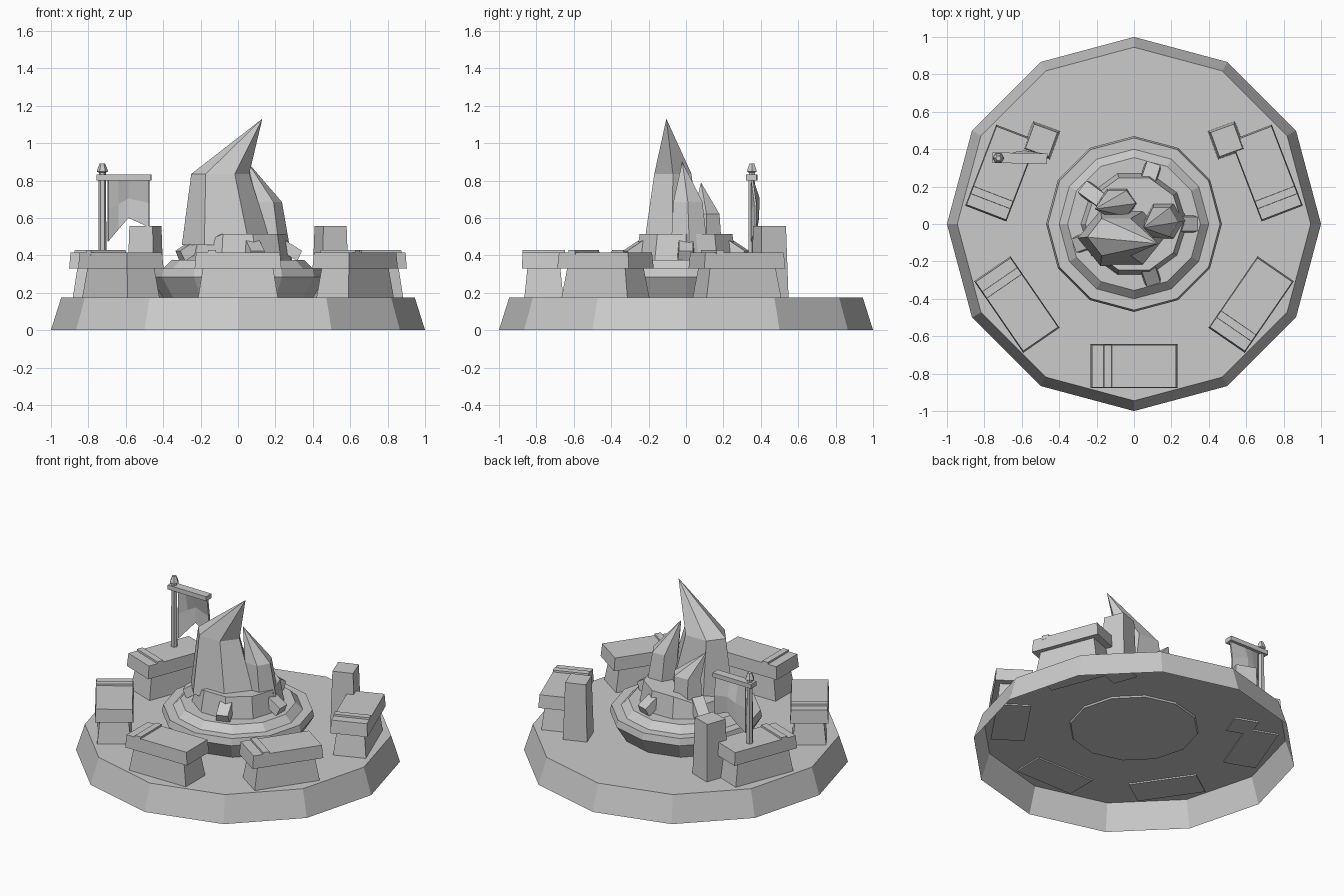
import bpy, bmesh
from math import cos, sin, pi, radians
from mathutils import Matrix

cube = bpy.data.objects.get("Cube")
if cube:
    bpy.data.objects.remove(cube, do_unlink=True)

stone = bpy.data.materials.new("grey_stone")
stone.use_nodes = True
GREY = (0.6, 0.6, 0.6, 1)
stone.diffuse_color = GREY
stone.node_tree.nodes["Principled BSDF"].inputs["Base Color"].default_value = GREY


def finish(name, bm, matrix=None):
    bmesh.ops.recalc_face_normals(bm, faces=bm.faces)
    mesh = bpy.data.meshes.new(name)
    bm.to_mesh(mesh)
    bm.free()
    mesh.materials.append(stone)
    obj = bpy.data.objects.new(name, mesh)
    bpy.context.collection.objects.link(obj)
    if matrix:
        obj.matrix_world = matrix
    return obj


def loft(name, rings, sides, tip=None, bottom=True):
    """Skin rings given as (x, y, z, radius_x, radius_y), with an optional pointed tip."""
    bm = bmesh.new()
    loops = [[bm.verts.new((x + rx * cos(2 * pi * i / sides),
                            y + ry * sin(2 * pi * i / sides), z)) for i in range(sides)]
             for x, y, z, rx, ry in rings]
    for low, high in zip(loops, loops[1:]):
        for i in range(sides):
            j = (i + 1) % sides
            bm.faces.new((low[i], low[j], high[j], high[i]))
    if bottom:
        bm.faces.new(loops[0])
    if tip:
        point = bm.verts.new(tip)
        for i in range(sides):
            bm.faces.new((loops[-1][i], loops[-1][(i + 1) % sides], point))
    else:
        bm.faces.new(loops[-1])
    return finish(name, bm)


def lathe(name, profile, sides, at=(0, 0), bottom=True):
    return loft(name, [(*at, z, r, r) for r, z in profile], sides, bottom=bottom)


def block(name, bottom, top, z0, z1, matrix, x=0):
    """Box tapering from half sizes bottom to half sizes top."""
    bm = bmesh.new()
    bmesh.ops.create_cube(bm, size=2)
    for v in bm.verts:
        half, z = (top, z1) if v.co.z > 0 else (bottom, z0)
        v.co = (x + v.co.x * half[0], v.co.y * half[1], z)
    return finish(name, bm, matrix)


def place(x, y, degrees):
    return Matrix.Translation((x, y, 0)) @ Matrix.Rotation(radians(degrees), 4, 'Z')


# Ground disc, hollow underneath, and undercut stepped plinth
lathe("ground_disc", [(1, 0), (0.945, 0.175)], 12, bottom=False)
lathe("plinth", [(0.395, 0.165), (0.47, 0.285), (0.46, 0.33), (0.4, 0.33),
                 (0.355, 0.375)], 12)

# Uneven rock collar, lower on one side
collar = lathe("rock_collar", [(0.285, 0.37), (0.26, 0.515)], 10)
for v in collar.data.vertices:
    if v.co.z > 0.5 and v.co.x < -0.1:
        v.co.z = 0.455

# Leaning crystals
loft("main_crystal", [(-0.06, -0.075, 0.455, 0.24, 0.172),
                      (-0.095, -0.07, 0.835, 0.155, 0.115)], 6, tip=(0.13, -0.105, 1.13))
loft("side_crystal", [(0.17, 0.02, 0.37, 0.12, 0.12),
                      (0.145, 0.01, 0.685, 0.09, 0.09)], 6, tip=(0.05, -0.02, 0.9))
loft("back_crystal", [(-0.09, 0.11, 0.37, 0.11, 0.1),
                      (-0.09, 0.11, 0.62, 0.1, 0.08)], 6, tip=(-0.21, 0.08, 0.79))

# Stones wedged into the collar, tipped outward
for angle in (0, 72, 144, -72, -160):
    turn = Matrix.Rotation(radians(angle), 4, 'Z')
    tilt = Matrix.Translation((0.265, 0, 0.437)) @ Matrix.Rotation(radians(32), 4, 'Y')
    block("collar_stone", (0.08, 0.045), (0.072, 0.038), -0.03, 0.03, turn @ tilt)

# Ring of low walls with capping slabs
for angle, strip_side in ((-90, -1), (-34.5, -1), (21, -1), (159, 1), (214.5, -1)):
    a = radians(angle)
    m = place(0.76 * cos(a), 0.76 * sin(a), angle + 90)
    block("wall_base", (0.215, 0.105), (0.188, 0.088), 0.165, 0.33, m)
    block("wall_slab", (0.232, 0.118), (0.224, 0.113), 0.33, 0.416, m)
    block("slab_strip", (0.023, 0.115), (0.021, 0.113), 0.4, 0.428, m, x=0.14 * strip_side)

# Tall pillars
for side in (-1, 1):
    block("pillar", (0.077, 0.08), (0.066, 0.069), 0.165, 0.558,
          place(side * 0.495, 0.447, side * 20))

# Flag pole, finial and crossbar
POLE = (-0.725, 0.352)
lathe("flag_pole", [(0.021, 0.41), (0.02, 0.83)], 6, POLE)
lathe("pole_finial", [(0.018, 0.825), (0.018, 0.842), (0.03, 0.848), (0.027, 0.86),
                      (0.014, 0.892)], 6, POLE)
block("crossbar", (0.146, 0.028), (0.146, 0.028), 0.801, 0.831, place(-0.61, 0.352, -1))

# Swallow-tailed cloth with a gentle billow
bm = bmesh.new()
columns = []
for x, low, billow in ((-0.695, 0.475, 0), (-0.64, 0.54, 0.03), (-0.585, 0.6, 0.04),
                       (-0.475, 0.55, 0.02)):
    columns.append([bm.verts.new((x, 0.352 + billow * sin(t * pi * 0.7), 0.81 + (low - 0.81) * t))
                    for t in (0, 0.5, 1)])
for left, right in zip(columns, columns[1:]):
    for i in range(2):
        bm.faces.new((left[i], right[i], right[i + 1], left[i + 1]))
cloth = finish("flag_cloth", bm)
thick = cloth.modifiers.new("thickness", 'SOLIDIFY')
thick.thickness = 0.012
thick.offset = 0
